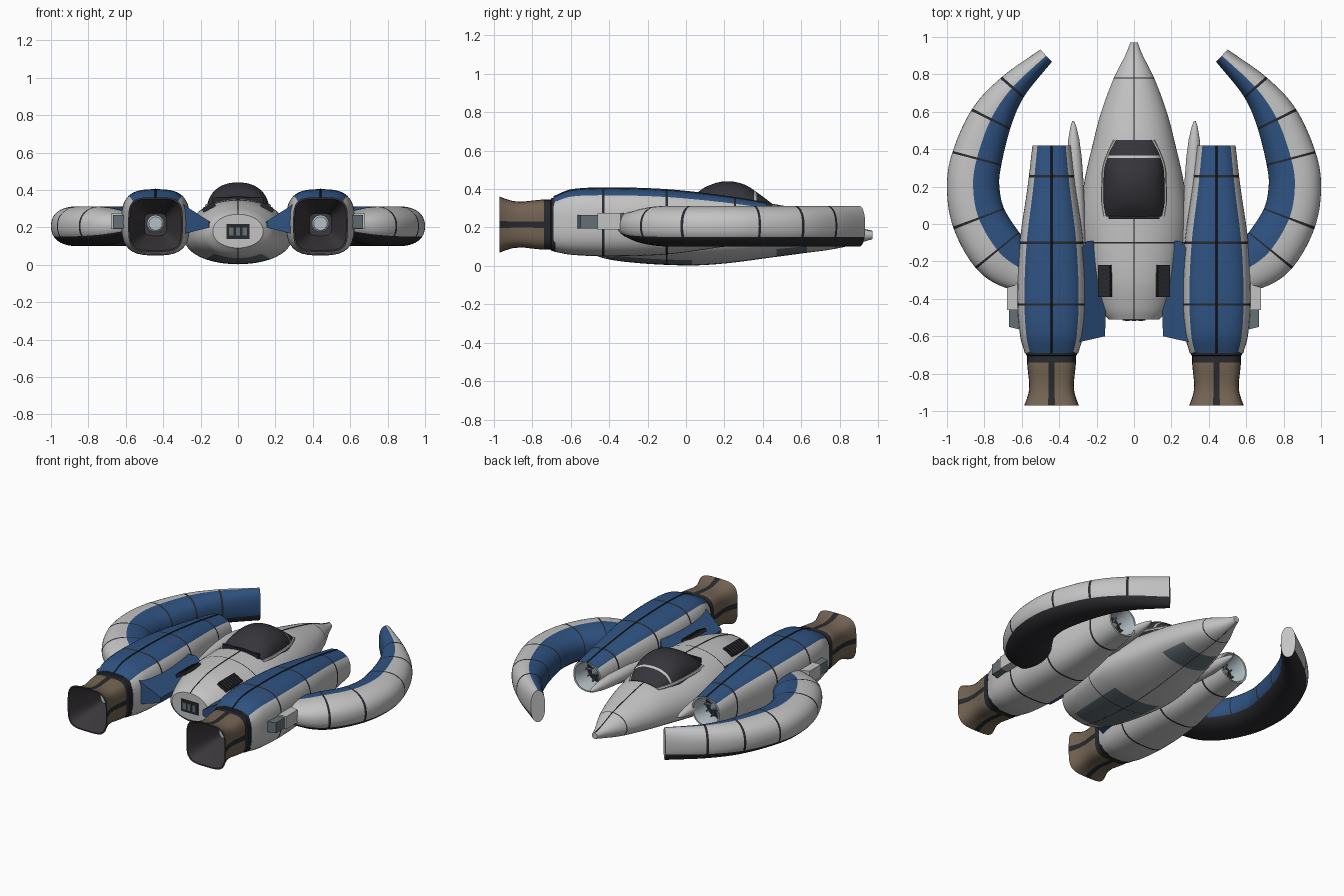
import bpy, bmesh, math
from mathutils import Vector

cube = bpy.data.objects.get("Cube")
if cube:
    bpy.data.objects.remove(cube)

COLOURS = {
    "hull white": (0.55, 0.55, 0.55), "panel blue": (0.028, 0.085, 0.22),
    "underside dark": (0.025, 0.025, 0.03), "nozzle brown": (0.17, 0.125, 0.085),
    "canopy glass": (0.035, 0.035, 0.042), "slate grey": (0.13, 0.165, 0.18),
    "intake grey": (0.45, 0.52, 0.56), "seam black": (0.02, 0.022, 0.027),
    "nozzle inside": (0.045, 0.04, 0.045)}
MATS = {}
for label, rgb in COLOURS.items():
    m = MATS[label] = bpy.data.materials.new(label)
    m.use_nodes = True
    m.diffuse_color = (*rgb, 1)
    m.node_tree.nodes["Principled BSDF"].inputs["Base Color"].default_value = (*rgb, 1)
made = []


def finish(name, bm, rule, mirror):
    """Turn a bmesh into an object, colouring faces with rule(face)."""
    bmesh.ops.recalc_face_normals(bm, faces=bm.faces)
    mesh = bpy.data.meshes.new(name)
    slots = []
    for f in bm.faces:
        colour = rule(f) if callable(rule) else rule
        if colour not in slots:
            slots.append(colour)
            mesh.materials.append(MATS[colour])
        f.material_index = slots.index(colour)
    bm.to_mesh(mesh)
    bm.free()
    ob = bpy.data.objects.new(name, mesh)
    bpy.context.collection.objects.link(ob)
    if mirror:
        ob.modifiers.new("Mirror", "MIRROR")
    made.append(ob)


def loft(name, rings, rule, mirror=False):
    """Skin closed rings; rule may be a colour or a function of (row, column)."""
    bm = bmesh.new()
    rows = [[bm.verts.new(p) for p in ring] for ring in rings]
    n = len(rows[0])
    colour = {}
    pick = rule if callable(rule) else lambda r, c: rule
    for r, (a, b) in enumerate(zip(rows, rows[1:])):
        for c in range(n):
            d = (c + 1) % n
            colour[bm.faces.new((a[c], a[d], b[d], b[c]))] = pick(r, c)
    colour[bm.faces.new(rows[0])] = pick(0, n // 8)
    colour[bm.faces.new(rows[-1])] = pick(len(rows) - 2, n // 8)
    finish(name, bm, colour.get, mirror)


def prism(name, outline, z_range, colour, mirror=True):
    """Plate over an xy outline; z_range(x) gives bottom and top."""
    bm = bmesh.new()
    low, top = ([bm.verts.new((x, y, z_range(x)[k])) for x, y in outline] for k in (0, 1))
    bm.faces.new(low)
    bm.faces.new(top)
    for i in range(len(low)):
        j = (i + 1) % len(low)
        bm.faces.new((low[i], low[j], top[j], top[i]))
    finish(name, bm, colour, mirror)


def sample(keys, t):
    """Smooth interpolation of rows of numbers keyed by their first entry."""
    i = max(k for k in range(len(keys) - 1) if k == 0 or keys[k][0] <= t + 1e-9)
    a, b = keys[i], keys[i + 1]
    p, q = keys[max(i - 1, 0)], keys[min(i + 2, len(keys) - 1)]
    h = b[0] - a[0]
    u = (t - a[0]) / h
    out = []
    for k in range(1, len(a)):
        ma = (b[k] - p[k]) / (b[0] - p[0]) * h
        mb = (q[k] - a[k]) / (q[0] - a[0]) * h
        out.append((2*u**3 - 3*u*u + 1) * a[k] + (u**3 - 2*u*u + u) * ma
                   + (3*u*u - 2*u**3) * b[k] + (u**3 - u*u) * mb)
    return out


def stations(a, b, count, bands=(), half=0.006):
    edges = [t + s for t in bands for s in (-half, half)]
    grid = [a + (b - a) * i / count for i in range(count + 1)]
    return sorted([g for g in grid if all(abs(g - t) > 2 * half for t in bands)] + edges)


def section(origin, across, hw, lo, hi, n, mid=None, count=48):
    """Rounded-square ring; column 0 lies on the +across side, going up."""
    mid = (lo + hi) / 2 if mid is None else mid
    ring = []
    for i in range(count):
        c, s = math.cos(math.tau * i / count), math.sin(math.tau * i / count)
        r = (abs(c)**n + abs(s)**n) ** (-1 / n)
        p = Vector(origin) + Vector(across) * (hw * r * c)
        ring.append((p.x, p.y, mid + r * s * ((hi - mid) if s > 0 else (mid - lo))))
    return ring


def seam(name, pts, r, colour="seam black", mirror=False):
    loft(name, [section((x, y, 0), (1, 0, 0), r, z - r, z + r, 2, count=6) for x, y, z in pts],
         colour, mirror)


def box(name, centre, size, colour, tilt=0, mirror=True):
    bm = bmesh.new()
    bmesh.ops.create_cube(bm, size=1)
    ct, st = math.cos(tilt), math.sin(tilt)
    for v in bm.verts:
        x, y, z = (v.co[k] * size[k] for k in range(3))
        v.co = Vector(centre) + Vector((x * ct + z * st, y, z * ct - x * st))
    finish(name, bm, colour, mirror)


AX = (1, 0, 0)

# Fuselage: y, half width, bottom, top, widest height
HULL = [(-0.51, 0.135, 0.09, 0.27, 0.18), (-0.46, 0.18, 0.05, 0.295, 0.16),
        (-0.3, 0.24, 0.02, 0.335, 0.15), (0, 0.285, 0.003, 0.35, 0.14),
        (0.2, 0.27, 0.013, 0.345, 0.14), (0.45, 0.215, 0.045, 0.32, 0.15),
        (0.6, 0.175, 0.065, 0.29, 0.155), (0.78, 0.108, 0.09, 0.245, 0.16),
        (0.91, 0.043, 0.122, 0.195, 0.16), (0.97, 0.02, 0.14, 0.18, 0.16)]
hull_bands = (-0.1, 0.78)
ys = sorted(set(stations(-0.51, 0.97, 74, hull_bands, 0.003)))
rings = []
for y in ys:
    hw, lo, hi, mid = sample(HULL, y)
    rings.append(section((0, y, 0), AX, hw, lo, hi, 2.05, mid))


def hull_rule(r, c):
    y = (ys[r] + ys[r + 1]) / 2
    if any(abs(y - b) < 0.003 for b in hull_bands):
        return "seam black"
    belly = abs(c - 35.5)
    if (belly < 5 and -0.42 < y < 0.03) or (belly < 7 and 0.46 < y < 0.64):
        return "slate grey"
    return "hull white"


loft("fuselage", rings, hull_rule)
seam("fuselage_top_seam", [(0, y, sample(HULL, y)[2]) for y in ys], 0.003)
seam("fuselage_belly_seam", [(0, y, sample(HULL, y)[1] + 0.002) for y in ys], 0.003)

# Canopy with pale arch and rim
CANOPY = [(0.04, 0.155, 0.365), (0.1, 0.165, 0.41), (0.2, 0.165, 0.44), (0.3, 0.16, 0.425),
          (0.38, 0.135, 0.375), (0.45, 0.1, 0.322)]
cy = stations(0.04, 0.45, 20, (0.36,))
loft("canopy", [section((0, y, 0), AX, hw, 0.25, hi, 2.2, 0.295) for y in cy
                for hw, hi in [sample(CANOPY, y)]],
     lambda r, c: "hull white" if abs((cy[r] + cy[r + 1]) / 2 - 0.36) < 0.006 else "canopy glass")
seam("canopy_rim", [(sample(CANOPY, y)[0], y, 0.315 - 0.1 * max(0, y - 0.3)) for y in cy],
     0.01, "hull white", True)
box("canopy_rear_sill", (0, 0.035, 0.345), (0.27, 0.015, 0.03), "seam black", mirror=False)

# Rear port and deck vents
box("rear_port", (0, -0.511, 0.178), (0.125, 0.008, 0.08), "seam black", mirror=False)
for i in range(3):
    box("rear_port_slot", (0.037 * (i - 1), -0.516, 0.178), (0.024, 0.006, 0.045),
        "slate grey", mirror=False)
box("deck_vent", (0.155, -0.305, 0.305), (0.075, 0.17, 0.02), "seam black", 0.5)
for i in range(7):
    box("vent_slat", (0.157, -0.377 + 0.024 * i, 0.314), (0.066, 0.011, 0.012),
        "underside dark", 0.5)

# Engine nacelle: y, half width, bottom, top, squareness
EX = 0.441
NACELLE = [(-0.69, 0.143, 0.075, 0.358, 3.2), (-0.6, 0.168, 0.058, 0.394, 3.1),
           (-0.4, 0.183, 0.05, 0.404, 3), (-0.1, 0.17, 0.06, 0.395, 2.8),
           (0.2, 0.128, 0.1, 0.362, 2.5), (0.42, 0.102, 0.128, 0.327, 2.3)]
engine_bands = (-0.43, -0.1, 0.255)
ey = stations(-0.69, 0.42, 40, engine_bands)
rings = []
for y in ey:
    hw, lo, hi, n = sample(NACELLE, y)
    rings.append(section((EX, y, 0), AX, hw, lo, hi, n))
outer_rows = len(ey) - 1
for y, r in ((0.42, 0.092), (0.39, 0.084), (0.3, 0.08)):
    rings.append(section((EX, y, 0), AX, r, 0.2275 - r, 0.2275 + r, 2.1))


def engine_rule(r, c):
    if r >= outer_rows:
        return "intake grey"
    y = (ey[r] + ey[r + 1]) / 2
    if any(abs(y - b) < 0.006 for b in engine_bands):
        return "seam black"
    return "panel blue" if abs(c - 11.5) < 6 else "hull white"


loft("engine_nacelle", rings, engine_rule, True)
seam("engine_top_seam", [(EX, y, sample(NACELLE, y)[2]) for y in ey], 0.005, mirror=True)

# Intake fan
loft("fan_disc", [section((EX, y, 0), AX, 0.078, 0.15, 0.305, 2) for y in (0.302, 0.306)],
     "seam black", True)
loft("fan_hub", [section((EX, y, 0), AX, r, 0.2275 - r, 0.2275 + r, 2, count=16)
                 for y, r in ((0.3, 0.03), (0.34, 0.025), (0.37, 0.004))], "slate grey", True)
for i in range(5):
    box("fan_blade", (EX, 0.32, 0.2275), (0.15, 0.02, 0.007), "slate grey", math.pi * i / 5)

# Exhaust nozzle: flared square bell with a dark funnel and hub
bell = [(-0.68, 0.14), (-0.7, 0.137), (-0.705, 0.13), (-0.73, 0.13), (-0.74, 0.131),
        (-0.79, 0.126), (-0.85, 0.119), (-0.9, 0.122), (-0.94, 0.134), (-0.97, 0.146),
        (-0.97, 0.138), (-0.9, 0.112), (-0.72, 0.06)]


def nozzle_rule(r, c):
    if r >= 9:
        return "nozzle inside"
    return "seam black" if r < 4 or (c + 1) % 12 < 2 else "nozzle brown"


loft("exhaust_nozzle", [section((EX, y, 0), AX, r, 0.215 - r, 0.215 + r, 4) for y, r in bell],
     nozzle_rule, True)
loft("exhaust_hub", [section((EX, y, 0), AX, r, 0.22 - r, 0.22 + r, 2, count=24)
                     for y, r in ((-0.7, 0.046), (-0.77, 0.046), (-0.78, 0.036))],
     "intake grey", True)

# Crescent arm: step, x, y, half width, bottom, top
ARM = [(0, 0.47, 0.90, 0.045, 0.1, 0.312), (1, 0.65, 0.73, 0.08, 0.1, 0.312),
       (2, 0.765, 0.56, 0.115, 0.1, 0.312), (3, 0.84, 0.35, 0.135, 0.1, 0.312),
       (4, 0.86, 0.2, 0.14, 0.1, 0.312), (5, 0.83, 0.03, 0.145, 0.1, 0.312),
       (6, 0.73, -0.14, 0.15, 0.104, 0.31), (7, 0.62, -0.23, 0.13, 0.13, 0.29),
       (8, 0.48, -0.3, 0.08, 0.18, 0.27)]
arm_bands = (1, 2, 3, 5, 6)
ts = stations(0, 8, 56, arm_bands, 0.03)
rings = []
for t in ts:
    x, y, hw, lo, hi = sample(ARM, t)
    ahead, behind = sample(ARM, min(t + 0.02, 8)), sample(ARM, max(t - 0.02, 0))
    d = Vector((ahead[0] - behind[0], ahead[1] - behind[1], 0)).normalized()
    rings.append(section((x, y, 0), (-d.y, d.x, 0), hw, lo, hi, 2.3))


def arm_rule(r, c):
    if 28 <= c < 44:
        return "underside dark"
    if any(abs((ts[r] + ts[r + 1]) / 2 - b) < 0.03 for b in arm_bands):
        return "seam black"
    return "panel blue" if 12 <= c < 28 else "hull white"


loft("crescent_arm", rings, arm_rule, True)

# Side spikes, wing roots and outer brackets
loft("side_spike", [section((x, y, 0), AX, r, 0.21 - r, 0.21 + r, 2, count=20) for x, y, r in
                    ((0.29, -0.1, 0.03), (0.31, 0.2, 0.042), (0.319, 0.35, 0.04),
                     (0.322, 0.45, 0.03), (0.324, 0.52, 0.016), (0.325, 0.55, 0.005))],
     "hull white", True)
prism("wing_root", [(0.1, -0.1), (0.25, -0.09), (0.33, -0.2), (0.33, -0.64), (0.155, -0.6),
                    (0.15, -0.44)],
      lambda x: (0.2 - (x - 0.15) * 0.25, 0.23 + (x - 0.15) * 0.65), "panel blue")
prism("outer_bracket", [(0.55, -0.3), (0.68, -0.34), (0.68, -0.46), (0.55, -0.46)],
      lambda x: (0.19, 0.275), "hull white")
prism("bracket_tail", [(0.55, -0.46), (0.668, -0.46), (0.668, -0.55), (0.55, -0.58)],
      lambda x: (0.195, 0.265), "slate grey")

# Smooth shading with sharp edges kept
bpy.ops.object.select_all(action="DESELECT")
for ob in made:
    ob.select_set(True)
bpy.context.view_layer.objects.active = made[0]
bpy.ops.object.shade_smooth_by_angle(angle=math.radians(35))
